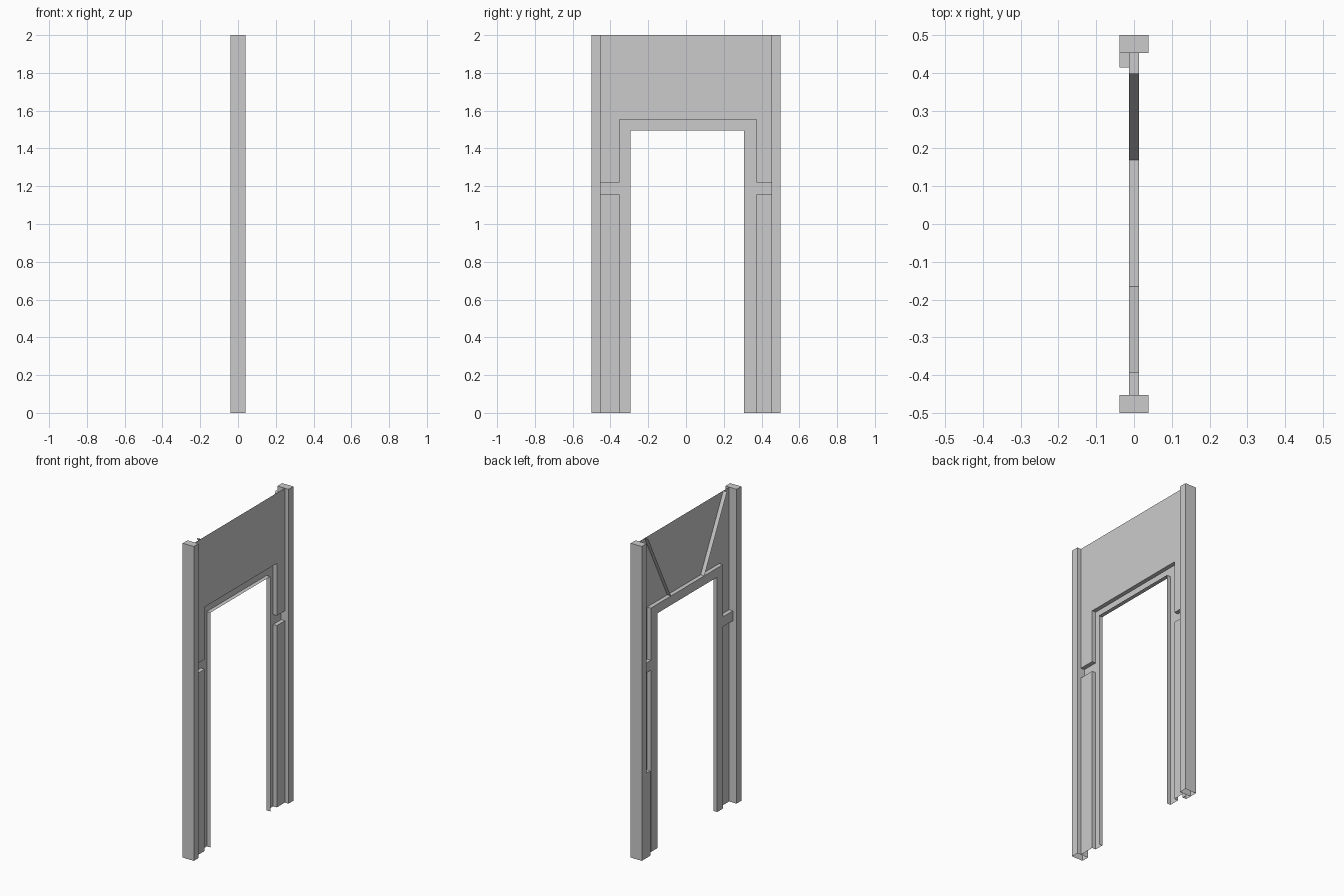
import bpy, bmesh

if "Cube" in bpy.data.objects:
    bpy.data.objects.remove(bpy.data.objects["Cube"])

D = 0.013                     # half depth of the folded sheet
W = 0.039                     # half depth of the posts
P = 0.4525                    # inner face of the posts (y)
IL, IR = -0.295, 0.306        # opening edges
OL, OR = -0.353, 0.372        # outer edges of the recessed trim
Z_OPEN, Z_TRIM = 1.494, 1.552
Z_LOW, Z_UP = 1.157, 1.22     # recessed rail
TOP = 2.0


def finish(name, bm):
    bmesh.ops.remove_doubles(bm, verts=bm.verts, dist=1e-5)
    mesh = bpy.data.meshes.new(name)
    bm.to_mesh(mesh)
    bm.free()
    obj = bpy.data.objects.new(name, mesh)
    bpy.context.collection.objects.link(obj)
    return obj


def flat(bm, pts, x):
    """Flat sheet in the yz plane, facing +x."""
    f = bm.faces.new([bm.verts.new((x, y, z)) for y, z in pts])
    f.normal_update()
    if f.normal.x < 0:
        f.normal_flip()


def walls(bm, pts, x0=-D, x1=D):
    """Strip of walls running along a yz path."""
    for (ya, za), (yb, zb) in zip(pts, pts[1:]):
        bm.faces.new([bm.verts.new(c) for c in
                      ((x0, ya, za), (x0, yb, zb), (x1, yb, zb), (x1, ya, za))])


def box(name, x0, x1, y0, y1, z0, z1):
    """Box with an open underside."""
    bm = bmesh.new()
    bmesh.ops.create_cube(bm, size=1)
    for v in bm.verts:
        v.co = (x1 if v.co.x > 0 else x0, y1 if v.co.y > 0 else y0,
                z1 if v.co.z > 0 else z0)
    bm.normal_update()
    bmesh.ops.delete(bm, geom=[f for f in bm.faces if f.normal.z < -0.9],
                     context='FACES')
    return finish(name, bm)


# Folded wall sheet: raised panels, recessed trim, opening lip
arch = [(P, Z_UP), (OR, Z_UP), (OR, Z_TRIM), (OL, Z_TRIM), (OL, Z_UP), (-P, Z_UP)]
leg_l = [(OL, 0), (OL, Z_LOW), (-P, Z_LOW)]
leg_r = [(OR, 0), (OR, Z_LOW), (P, Z_LOW)]
opening = [(IR, 0), (IR, Z_OPEN), (IL, Z_OPEN), (IL, 0)]
bm = bmesh.new()
flat(bm, arch + [(-P, TOP), (P, TOP)], D)
flat(bm, leg_l + [(-P, 0)], D)
flat(bm, leg_r + [(P, 0)], D)
flat(bm, leg_l + arch[::-1] + leg_r[::-1] + opening, -D)
for path in (arch, leg_l, leg_r, opening):
    walls(bm, path)
bmesh.ops.remove_doubles(bm, verts=bm.verts, dist=1e-5)
bmesh.ops.recalc_face_normals(bm, faces=bm.faces)
big = max(bm.faces, key=lambda f: f.calc_area())
if big.normal.x < 0:
    bmesh.ops.reverse_faces(bm, faces=bm.faces)
finish("door_wall_sheet", bm)

# Diagonal stiffeners behind the upper panel
for side, foot, head in (("left", -0.166, -0.394), ("right", 0.17, 0.398)):
    bm = bmesh.new()
    walls(bm, [(foot, Z_TRIM), (head, TOP)])
    finish("diagonal_stiffener_" + side, bm)

# Side posts
box("post_left", -W, W, -0.5, -P, 0, TOP)
box("post_right", -W, W, P, 0.5, 0, TOP)

# Small box on the back of one leg
box("rear_junction_box", -W, -D, 0.414, P, 0, 0.54)
